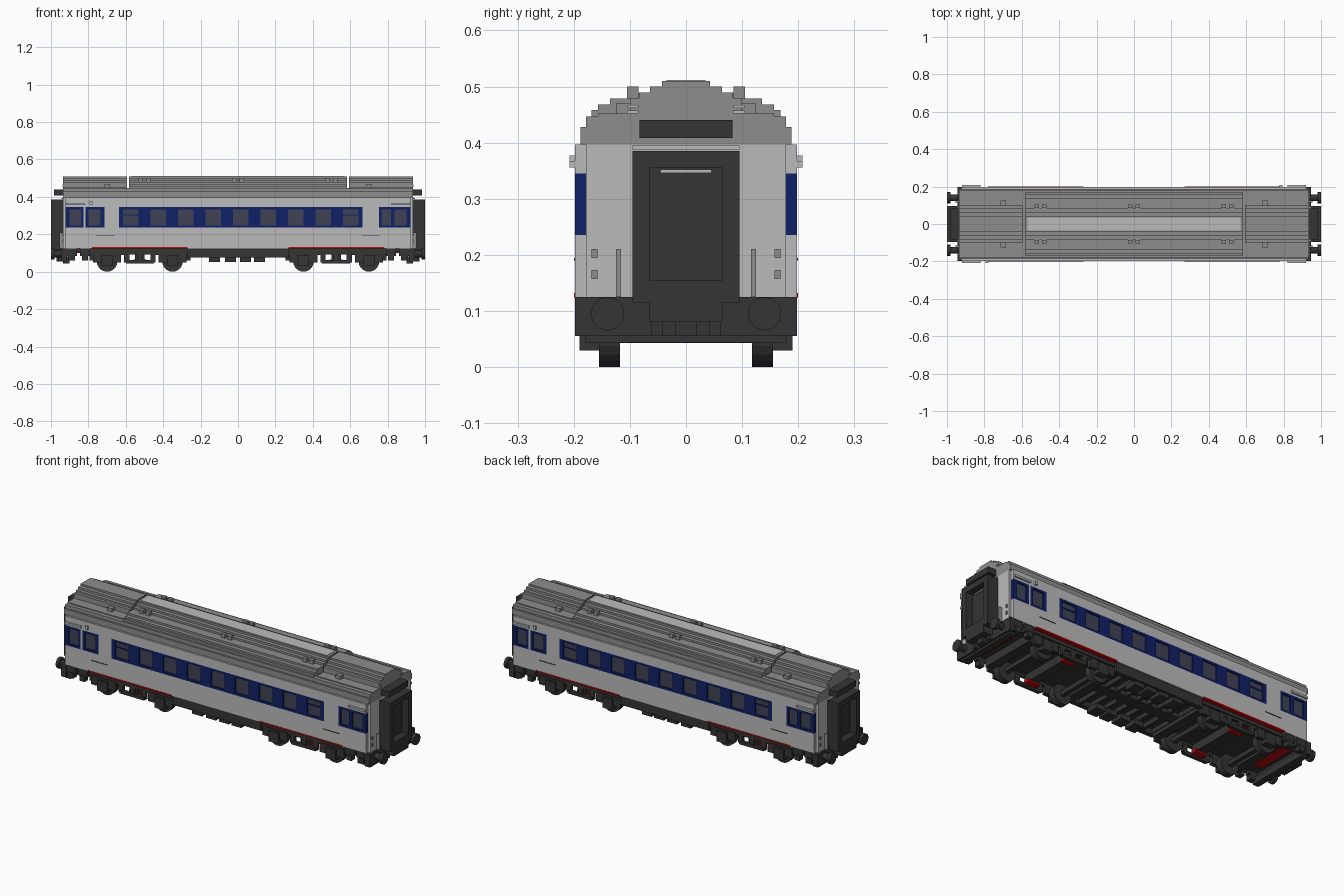
import bpy, bmesh, math
from mathutils import Matrix, Vector

cube = bpy.data.objects.get("Cube")
if cube:
    bpy.data.objects.remove(cube, do_unlink=True)


def material(name, *rgb):
    mat = bpy.data.materials.new(name)
    mat.use_nodes = True
    colour = (*rgb, 1)
    mat.diffuse_color = colour
    mat.node_tree.nodes["Principled BSDF"].inputs["Base Color"].default_value = colour
    return mat


LIGHT = material("light_grey", .5, .5, .5)
ROOF = material("roof_grey", .27, .27, .27)
DARK = material("dark_grey", .035, .035, .035)
BLUE = material("deep_blue", .005, .015, .14)
GLASS = material("slate_glass", .05, .055, .09)
RED = material("red", .5, .003, .003)

parts = {}
# Sign pairs for each kind of repetition; "turn" is a half turn about z
REPEATS = {
    "none": [(1, 1)],
    "ends": [(1, 1), (-1, 1)],
    "sides": [(1, 1), (1, -1)],
    "turn": [(1, 1), (-1, -1)],
    "corners": [(1, 1), (-1, 1), (1, -1), (-1, -1)],
}


def mesh_for(name, mat):
    return parts.setdefault(name, (bmesh.new(), mat))[0]


def box(name, mat, xs, ys, zs, repeat="none"):
    """Add a box spanning three ranges, with its repeats, to a named part."""
    bm = mesh_for(name, mat)
    for sx, sy in REPEATS[repeat]:
        spans = [[sx * v for v in xs], [sy * v for v in ys], zs]
        centre = Vector([sum(s) / 2 for s in spans])
        size = [abs(s[1] - s[0]) for s in spans]
        bmesh.ops.create_cube(bm, size=1, matrix=Matrix.Translation(centre) @ Matrix.Diagonal((*size, 1)))


def cylinder(name, mat, centre, radius, depth, axis="Y", sides=20):
    """Add a cylinder lying along an axis, at both ends and both sides."""
    turn = Matrix.Rotation(math.pi / 2, 4, "X" if axis == "Y" else "Y")
    for sx, sy in REPEATS["corners"]:
        place = Matrix.Translation((sx * centre[0], sy * centre[1], centre[2]))
        bmesh.ops.create_cone(mesh_for(name, mat), cap_ends=True, segments=sides, radius1=radius,
                              radius2=radius, depth=depth, matrix=place @ turn)


def stepped_roof(name, xs, bottom, steps, repeat="none"):
    """Extrude a stepped arch profile along the car."""
    half = []
    z = bottom
    for width, top in steps:
        half += [(width, z), (width, top)]
        z = top
    outline = half + [(-y, z) for y, z in reversed(half)]
    bm = mesh_for(name, ROOF)
    for sx, _ in REPEATS[repeat]:
        face = bm.faces.new([bm.verts.new((sx * xs[0], y, z)) for y, z in outline])
        out = bmesh.ops.extrude_face_region(bm, geom=[face])
        moved = [v for v in out["geom"] if isinstance(v, bmesh.types.BMVert)]
        bmesh.ops.translate(bm, verts=moved, vec=(sx * (xs[1] - xs[0]), 0, 0))


# Main levels
SILL, BAND_LOW, BAND_HIGH, EAVE = .125, .235, .345, .397
INNER, SIDE = .178, .198
END, PANEL_END = .935, .922
wall = (-INNER, -SIDE)

# Body core and side walls below and above the blue band
box("body_core", LIGHT, (-END, END), (-INNER, INNER), (SILL, EAVE))
box("lower_wall", LIGHT, (-PANEL_END, PANEL_END), wall, (SILL, BAND_LOW), "sides")
box("upper_wall", LIGHT, (-PANEL_END, PANEL_END), wall, (BAND_HIGH, EAVE), "sides")


def window_band(start, stop, windows):
    """Blue band with recessed panes, repeated on the other side."""
    low, high = BAND_LOW + .012, BAND_HIGH - .012
    box("blue_band", BLUE, (start, stop), wall, (BAND_LOW, low), "turn")
    box("blue_band", BLUE, (start, stop), wall, (high, BAND_HIGH), "turn")
    edge = start
    for left, right in windows:
        box("blue_band", BLUE, (edge, left), wall, (low, high), "turn")
        box("window_pane", GLASS, (left, right), (-INNER, -SIDE + .008), (low, high), "turn")
        edge = right
    box("blue_band", BLUE, (edge, stop), wall, (low, high), "turn")


# Long row of nine windows, transoms on the outer two
main = [(-.573 + i * .147 - .042, -.573 + i * .147 + .042) for i in range(9)]
window_band(-.635, .665, main)
for left, right in (main[0], main[-1]):
    box("window_transom", BLUE, (left, right), (-INNER, -SIDE + .004), (.3, .306), "turn")

# Short bands near the doors
window_band(-PANEL_END, -.825, [(-.9, -.84)])
window_band(-.815, -.715, [(-.8, -.735)])
window_band(.755, PANEL_END, [(.767, .818), (.838, .9)])

# Plain wall between the bands
for left, right in ((-.825, -.815), (-.715, -.635), (.665, .755)):
    box("wall_infill", LIGHT, (left, right), wall, (BAND_LOW, BAND_HIGH), "turn")

# Rails above the doors, side lamps and grab lines
box("door_rail", LIGHT, (.82, .92), (SIDE, .208), (.356, .367), "corners")
box("side_lamp", LIGHT, (-.793, -.777), (-SIDE, -.208), (.358, .377), "turn")
box("side_plate", DARK, (.66, .76), (SIDE, SIDE + .002), (.19, .194), "corners")

# Roof: full base, long centre section and lower end sections
stepped_roof("roof_base", (-END, END), EAVE, [(.188, .428), (.178, .447)])
stepped_roof("roof_centre", (-.583, .583), .446,
             [(.168, .458), (.157, .468), (.135, .479), (.085, .489), (.064, .5), (.043, .51)])
stepped_roof("roof_end", (.593, END), .446,
             [(.157, .452), (.1, .48), (.083, .489), (.064, .5), (.043, .51)], "ends")
box("roof_strip", LIGHT, (-.57, .57), (-.035, .035), (.509, .512))
for x in (.02, .48, .52):
    box("roof_hatch", ROOF, (x - .012, x + .012), (.085, .105), (.478, .5), "corners")
box("roof_hatch", ROOF, (.685, .715), (.1, .125), (.45, .47), "corners")
for z in (.452, .462):
    box("roof_end_grille", LIGHT, (END, END + .004), (.085, .105), (z, z + .005), "corners")

# Gangway at each end: frame, recessed door and hood
box("gangway_frame", DARK, (END, 1), (.065, .095), (.115, .385), "corners")
box("gangway_frame", DARK, (END, 1), (-.065, .065), (.355, .385), "ends")
box("gangway_frame", DARK, (END, 1), (-.065, .065), (.08, .155), "ends")
box("gangway_door", DARK, (END, .96), (-.065, .065), (.155, .355), "ends")
box("door_light", LIGHT, (.96, .965), (-.045, .045), (.346, .352), "ends")
box("gangway_hood", DARK, (END - .02, .985), (-.083, .083), (.408, .44), "ends")
box("gangway_ledge", LIGHT, (END, END + .01), (-.095, .095), (.388, .395), "ends")

# End wall handrails and sockets
box("end_handrail", ROOF, (END, .955), (.116, .125), (SILL, .21), "corners")
for z in (.163, .2):
    box("end_socket", ROOF, (END, END + .006), (.158, .168), (z - .006, z + .01), "corners")

# Underframe, end beams and couplers
box("floor", DARK, (-END, END), (-.18, .18), (.105, SILL))
box("end_beam", DARK, (.915, .945), (-SIDE, SIDE), (.055, SILL), "ends")
box("end_beam", DARK, (.9, END), (-.18, .18), (.044, .08), "ends")
box("coupler", DARK, (END, .97), (-.02, .02), (.055, .11), "ends")
box("coupler_block", DARK, (END, .96), (.042, .062), (.055, .105), "corners")
box("red_underside", RED, (.83, .895), (-.11, .11), (.1, .106), "ends")
cylinder("buffer_shank", DARK, (.96, .14, .095), .018, .06, "X", 12)
cylinder("buffer_head", DARK, (.99, .14, .095), .03, .018, "X", 12)

# Steps below the doors and red sill line
for left, right in ((.79, .845), (.86, .92)):
    box("door_step", DARK, (left, right), (.165, .192), (.085, SILL), "corners")
    box("door_step", DARK, (left + .012, right - .012), (.165, .198), (.06, .09), "corners")
box("red_sill", RED, (.27, .78), (.18, .2), (.124, .132), "corners")

# Centre equipment bay: skirts, ribs and small pads
box("centre_skirt", DARK, (-.27, .27), (.165, .19), (.075, SILL), "sides")
for i in range(9):
    x = -.26 + i * .065
    box("bay_rib", DARK, (x - .008, x + .008), (-.165, .165), (.08, .11))
for x in (-.125, -.04, .04, .115):
    box("bay_pad", DARK, (x - .03, x + .03), (.11, .18), (.052, .08), "sides")
box("centre_spine", DARK, (-.27, .27), (-.03, .03), (.08, .11))

# Bogies: wheels, axles, axle boxes and side trusses
for x in (.35, .7):
    cylinder("wheel", DARK, (x, .142, .055), .055, .026)
    cylinder("wheel_flange", DARK, (x, .124, .055), .06 - .005, .012)
    box("axle", DARK, (x - .012, x + .012), (-.13, .13), (.043, .067), "ends")
    box("axle_box", DARK, (x - .03, x + .03), (.155, .19), (.03, .09), "corners")
    box("axle_spring", DARK, (x - .075, x + .075), (.158, .18), (.05, .1), "corners")
    box("axle_bracket", DARK, (x - .09, x + .09), (.16, .175), (.09, .112), "corners")
box("bogie_top_bar", DARK, (.42, .63), (.158, .175), (.092, .106), "corners")
box("bogie_low_bar", DARK, (.45, .6), (.16, .18), (.045, .062), "corners")
for x in (.455, .525, .595):
    box("bogie_post", DARK, (x - .014, x + .014), (.16, .175), (.05, .1), "corners")
for x in (.28, .525, .77):
    box("bogie_crossbeam", DARK, (x - .025, x + .025), (-.165, .165), (.06, .11), "ends")
box("bogie_red_block", RED, (.49, .56), (.12, .155), (.05, .065), "corners")

# Turn every gathered part into an object
for name, (bm, mat) in parts.items():
    bmesh.ops.recalc_face_normals(bm, faces=bm.faces)
    mesh = bpy.data.meshes.new(name)
    bm.to_mesh(mesh)
    bm.free()
    mesh.materials.append(mat)
    bpy.context.collection.objects.link(bpy.data.objects.new(name, mesh))
